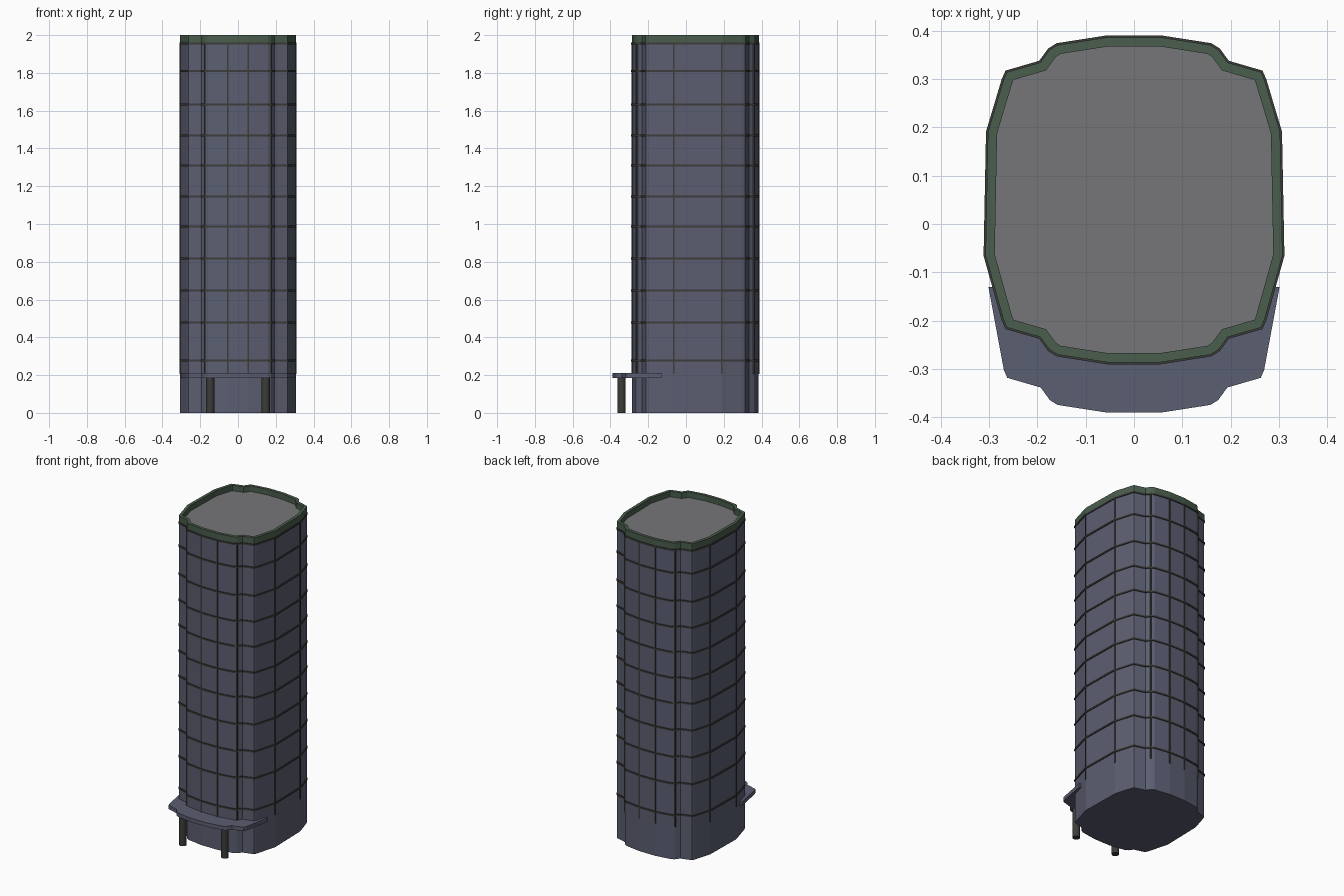
import bpy, bmesh
from mathutils import Vector

if "Cube" in bpy.data.objects:
    bpy.data.objects.remove(bpy.data.objects["Cube"])


def material(name, rgb):
    m = bpy.data.materials.new(name)
    m.diffuse_color = (*rgb, 1)
    m.use_nodes = True
    m.node_tree.nodes["Principled BSDF"].inputs["Base Color"].default_value = m.diffuse_color
    return m


WALL = material("blue_grey", (0.105, 0.112, 0.165))
GREEN = material("green", (0.067, 0.109, 0.072))
DARK = material("dark_grey", (0.045, 0.045, 0.042))
ROOF = material("roof_grey", (0.18, 0.18, 0.195))


def finish(bm, name, mat):
    bmesh.ops.recalc_face_normals(bm, faces=bm.faces)
    me = bpy.data.meshes.new(name)
    bm.to_mesh(me)
    bm.free()
    ob = bpy.data.objects.new(name, me)
    bpy.context.collection.objects.link(ob)
    me.materials.append(mat)
    return ob


def offset(pts, d):
    """Move a counter-clockwise outline outward by d with mitred corners."""
    out = []
    for i, p in enumerate(pts):
        a = (p - pts[i - 1]).normalized()
        b = (pts[(i + 1) % len(pts)] - p).normalized()
        na, nb = Vector((a.y, -a.x)), Vector((b.y, -b.x))
        out.append(p + (na + nb) * d / (1 + na.dot(nb)))
    return out


def prism(name, pts, z0, z1, mat):
    bm = bmesh.new()
    face = bm.faces.new([bm.verts.new((p.x, p.y, z0)) for p in pts])
    ext = bmesh.ops.extrude_face_region(bm, geom=[face], use_keep_orig=True)
    for v in ext["geom"]:
        if isinstance(v, bmesh.types.BMVert):
            v.co.z = z1
    return finish(bm, name, mat)


def rings(name, outer, inner, spans, mat):
    bm = bmesh.new()
    n = len(outer)
    for z0, z1 in spans:
        loops = [[bm.verts.new((p.x, p.y, z)) for p in pts]
                 for pts, z in ((outer, z0), (outer, z1), (inner, z1), (inner, z0))]
        for k in range(4):
            a, b = loops[k], loops[(k + 1) % 4]
            for i in range(n):
                j = (i + 1) % n
                bm.faces.new((a[i], a[j], b[j], b[i]))
    return finish(bm, name, mat)


def mirrored(right):
    """Right half outline, front to back, completed on the left."""
    return [Vector(p) for p in right] + [Vector((-x, y)) for x, y in reversed(right)]


# Stepped corner profile, front to side, as (x, distance from the front)
corner = [(0.055, 0.0), (0.158, 0.016), (0.174, 0.026), (0.193, 0.052),
          (0.262, 0.072), (0.269, 0.088)]
front, back = -0.285, 0.385
half = ([(x, front + d) for x, d in corner] + [(0.306, -0.065), (0.301, 0.19)]
        + [(x, back - d) for x, d in reversed(corner)])
outline = mirrored(half)

# Tower, roof and parapet
prism("tower_body", outline, 0, 1.96, WALL)
prism("roof_deck", offset(outline, -0.012), 1.955, 1.965, ROOF)
rings("parapet", offset(outline, 0.001), offset(outline, -0.018), [(1.958, 2.0)], GREEN)

# Horizontal floor bands
levels = [0.278, 0.479, 0.648, 0.818, 0.987, 1.146, 1.309, 1.468, 1.632, 1.81, 1.955]
rings("floor_bands", offset(outline, 0.005), offset(outline, -0.005),
      [(z - 0.005, z + 0.005) for z in levels], DARK)

# Vertical mullions on the facets
bm = bmesh.new()
posts = [(0.055, front), (0.174, front + 0.026), (0.306, -0.065),
         (0.301, 0.19), (0.174, back - 0.026), (0.055, back)]
for x, y in posts:
    for s in (-1, 1):
        box = bmesh.ops.create_cube(bm, size=1)["verts"]
        for v in box:
            v.co = (s * x + v.co.x * 0.008, y + v.co.y * 0.008, 1.08 + v.co.z * 1.75)
finish(bm, "window_mullions", DARK)

# Entrance canopy echoing the tower front
canopy = mirrored([(x, -0.39 + d) for x, d in corner] + [(0.301, -0.13)])
prism("entrance_canopy", canopy, 0.185, 0.21, WALL)

# Canopy columns
bm = bmesh.new()
for s in (-1, 1):
    c = bmesh.ops.create_cone(bm, cap_ends=True, segments=16, radius1=0.022,
                              radius2=0.022, depth=0.187)["verts"]
    bmesh.ops.translate(bm, verts=c, vec=(s * 0.147, -0.341, 0.0935))
columns = finish(bm, "canopy_columns", DARK)
bpy.context.view_layer.objects.active = columns
columns.select_set(True)
bpy.ops.object.shade_smooth_by_angle()
